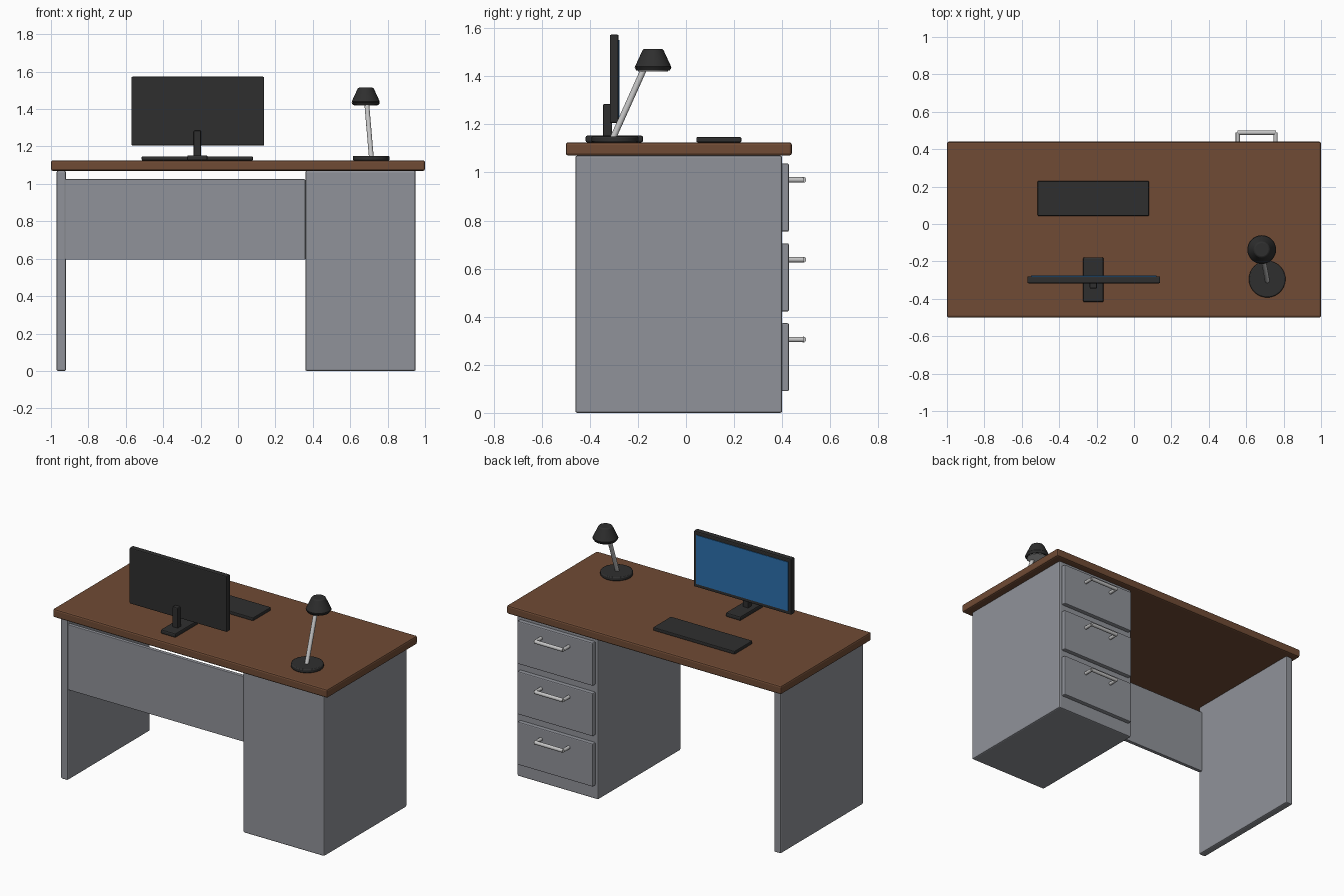
import bpy
import bmesh
from math import radians
from mathutils import Vector

if "Cube" in bpy.data.objects:
    bpy.data.objects.remove(bpy.data.objects["Cube"], do_unlink=True)


def material(name, rgb):
    mat = bpy.data.materials.new(name)
    mat.use_nodes = True
    mat.diffuse_color = (*rgb, 1)
    mat.node_tree.nodes["Principled BSDF"].inputs["Base Color"].default_value = (*rgb, 1)
    return mat


wood = material("brown wood", (0.16, 0.07, 0.035))
grey = material("grey panel", (0.28, 0.29, 0.32))
black = material("black plastic", (0.028, 0.028, 0.028))
metal = material("light metal", (0.55, 0.55, 0.55))
blue = material("blue screen", (0.025, 0.16, 0.42))


def finish(obj, name, mat, bevel):
    obj.name = name
    obj.data.materials.append(mat)
    if bevel:
        mod = obj.modifiers.new("soft edges", "BEVEL")
        mod.width = bevel
        mod.segments = 2
        mod.limit_method = "ANGLE"
        mod.angle_limit = radians(40)
    return obj


def box(name, x, y, z, mat, bevel=0.008):
    """Box given by its (low, high) extent on each axis."""
    bpy.ops.mesh.primitive_cube_add(size=1)
    obj = bpy.context.object
    spans = (x, y, z)
    for v in obj.data.vertices:
        v.co = [(a + b) / 2 + c * (b - a) for (a, b), c in zip(spans, v.co)]
    return finish(obj, name, mat, bevel)


def rod(name, start, end, r1, mat, r2=None, sides=16, bevel=0):
    """Cylinder or cone frustum between two points."""
    start, end = Vector(start), Vector(end)
    axis = end - start
    bpy.ops.mesh.primitive_cone_add(vertices=sides, radius1=r1, radius2=r1 if r2 is None else r2,
                                    depth=axis.length, location=(start + end) / 2)
    obj = bpy.context.object
    obj.rotation_euler = axis.to_track_quat("Z", "Y").to_euler()
    bpy.ops.object.shade_smooth_by_angle(angle=radians(35))
    return finish(obj, name, mat, bevel)


# Desk body
box("desktop", (-1, 1), (-0.5, 0.44), (1.07, 1.125), wood, 0.01)
box("side_panel", (-0.97, -0.92), (-0.46, 0.40), (0, 1.07), grey)
box("drawer_cabinet", (0.36, 0.95), (-0.46, 0.40), (0, 1.07), grey)
box("modesty_panel", (-0.925, 0.36), (-0.455, -0.43), (0.595, 1.025), grey, 0.004)

# Drawers with bar handles
for i, low in enumerate((0.09, 0.422, 0.754), 1):
    box(f"drawer_{i}", (0.38, 0.93), (0.395, 0.428), (low, low + 0.283), grey, 0.006)
    hz = low + 0.215
    for side, hx in (("right", 0.555), ("left", 0.757)):
        rod(f"handle_post_{i}_{side}", (hx, 0.42, hz), (hx, 0.488, hz), 0.011, metal)
    rod(f"handle_bar_{i}", (0.553, 0.488, hz), (0.759, 0.488, hz), 0.012, metal)

# Monitor, its stand and the keyboard
box("monitor_body", (-0.57, 0.14), (-0.317, -0.28), (1.205, 1.573), black, 0.006)
box("monitor_screen", (-0.55, 0.12), (-0.284, -0.276), (1.228, 1.55), blue, 0)
box("monitor_neck", (-0.237, -0.198), (-0.345, -0.307), (1.14, 1.285), black, 0.006)
box("monitor_base", (-0.272, -0.163), (-0.418, -0.178), (1.125, 1.153), black)
box("keyboard", (-0.515, 0.08), (0.043, 0.23), (1.125, 1.147), black, 0.005)

# Desk lamp
rod("lamp_base", (0.712, -0.295, 1.125), (0.712, -0.295, 1.15), 0.098, black, sides=32, bevel=0.006)
rod("lamp_arm", (0.713, -0.305, 1.14), (0.685, -0.157, 1.47), 0.013, metal)
rod("lamp_shade_rim", (0.683, -0.137, 1.423), (0.683, -0.137, 1.436), 0.069, black, 0.077, 32)
rod("lamp_shade", (0.683, -0.137, 1.436), (0.683, -0.137, 1.514), 0.077, black, 0.041, 32, 0.006)
rod("lamp_underside", (0.683, -0.137, 1.420), (0.683, -0.137, 1.426), 0.062, metal, sides=32)
